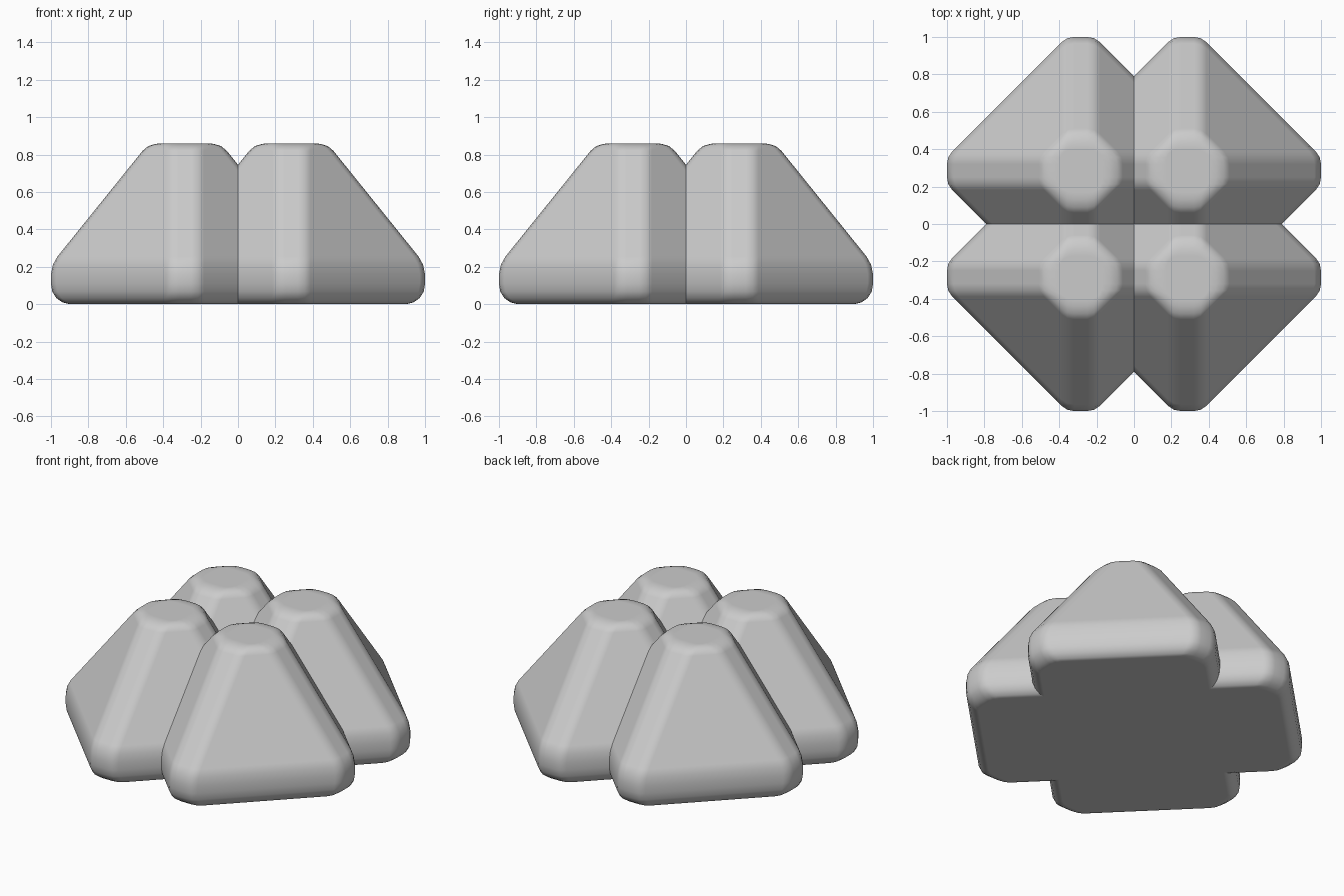
import bpy
import bmesh
from mathutils import Vector

cube = bpy.data.objects.get("Cube")
if cube:
    bpy.data.objects.remove(cube, do_unlink=True)

# Plain grey material
grey = bpy.data.materials.new("plain grey")
grey.use_nodes = True
colour = (0.6, 0.6, 0.6, 1)
grey.diffuse_color = colour
grey.node_tree.nodes["Principled BSDF"].inputs["Base Color"].default_value = colour

CENTRE = 0.285   # offset of each block from the middle
CUT = 0.075      # half width of the cut-off corners
SOFT = 0.04      # rounding of the upright edges

# Rounded foot, sloping side, rounded top: (reach, height)
PROFILE = [(0.615, 0), (0.653, 0.009), (0.687, 0.033), (0.708, 0.067),
           (0.715, 0.11), (0.715, 0.16), (0.705, 0.21), (0.68, 0.255),
           (0.225, 0.82), (0.195, 0.845), (0.155, 0.857), (0.115, 0.86)]


def ring(reach, z):
    """Diamond outline with cut, softened corners."""
    corners = []
    for dx, dy in ((1, 0), (0, 1), (-1, 0), (0, -1)):
        out, side = Vector((dx, dy, 0)), Vector((-dy, dx, 0))
        corners += [out * reach - side * CUT, out * reach + side * CUT]
    points = []
    for i, c in enumerate(corners):
        a, b = corners[i - 1], corners[(i + 1) % len(corners)]
        soft_a = min(SOFT, (a - c).length * 0.4)
        soft_b = min(SOFT, (b - c).length * 0.4)
        p = c + (a - c).normalized() * soft_a
        q = c + (b - c).normalized() * soft_b
        points += [p, (p + q + c * 2) / 4, q]
    return [p + Vector((0, 0, z)) for p in points]


def block_mesh():
    """Loft the outline along the profile."""
    bm = bmesh.new()
    loops = [[bm.verts.new(p) for p in ring(r, z)] for r, z in PROFILE]
    for low, high in zip(loops, loops[1:]):
        for i in range(len(low)):
            j = (i + 1) % len(low)
            bm.faces.new((low[i], low[j], high[j], high[i]))
    bm.faces.new(loops[0][::-1])
    bm.faces.new(loops[-1])
    for f in bm.faces:
        f.smooth = True
    mesh = bpy.data.meshes.new("block")
    bm.to_mesh(mesh)
    bm.free()
    mesh.materials.append(grey)
    return mesh


# Four overlapping blocks
mesh = block_mesh()
for y_name, sy in (("front", -1), ("back", 1)):
    for x_name, sx in (("right", -1), ("left", 1)):
        block = bpy.data.objects.new(f"{y_name}_{x_name}_block", mesh)
        block.location = (sx * CENTRE, sy * CENTRE, 0)
        bpy.context.collection.objects.link(block)
        # Keep the broad faces looking flat
        normals = block.modifiers.new("flat faces", 'WEIGHTED_NORMAL')
        normals.weight = 100
